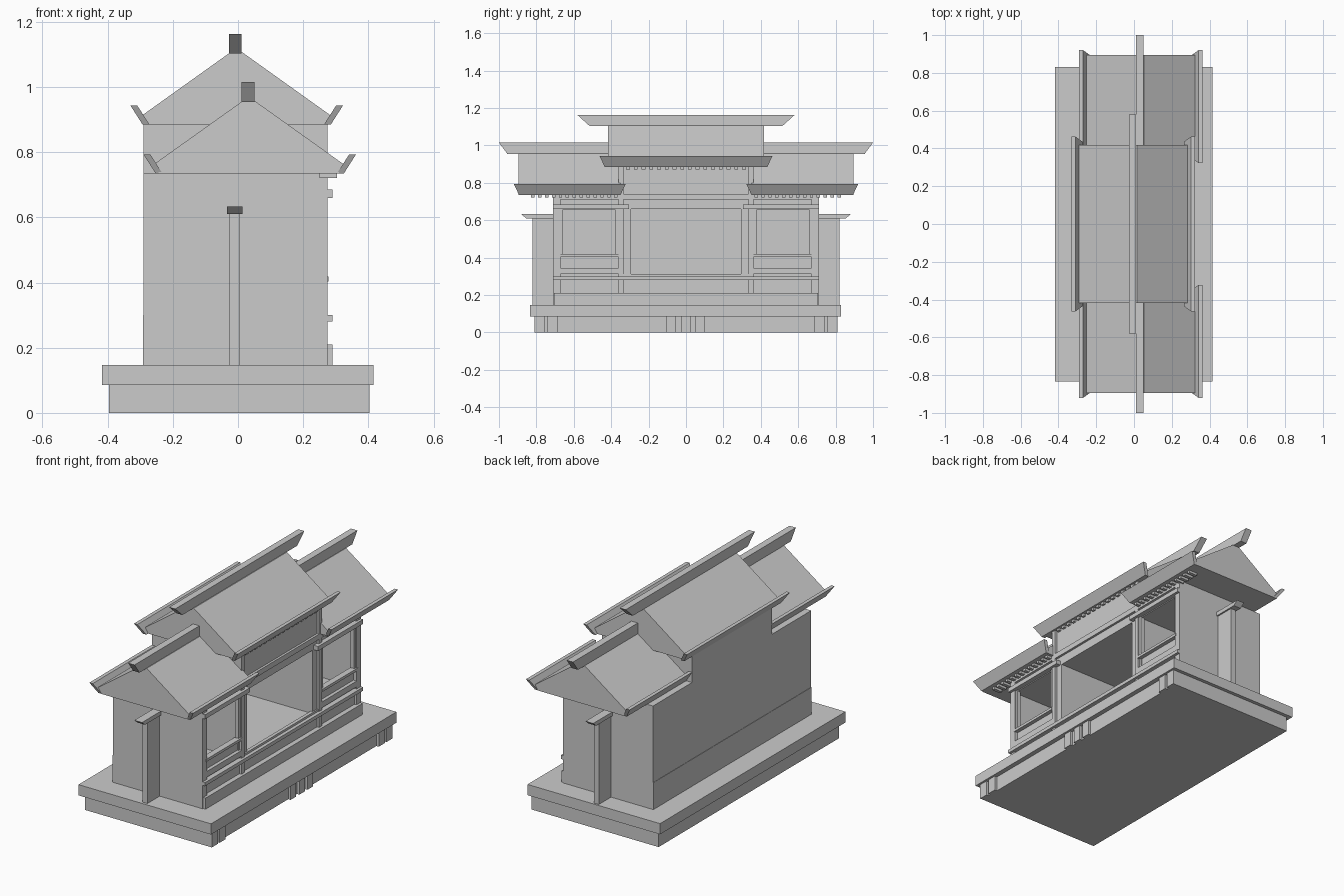
import bpy

if "Cube" in bpy.data.objects:
    bpy.data.objects.remove(bpy.data.objects["Cube"])

stone = bpy.data.materials.new("light_grey")
stone.diffuse_color = (0.6, 0.6, 0.6, 1)
stone.use_nodes = True
stone.node_tree.nodes["Principled BSDF"].inputs["Base Color"].default_value = stone.diffuse_color


def sweep(name, pts):
    """Solid along y from a cross-section of (x, z, y_start, y_end)."""
    n = len(pts)
    verts = [(x, a, z) for x, z, a, b in pts] + [(x, b, z) for x, z, a, b in pts]
    faces = [list(range(n)), list(range(2 * n - 1, n - 1, -1))]
    faces += [[i, n + i, n + (i + 1) % n, (i + 1) % n] for i in range(n)]
    me = bpy.data.meshes.new(name)
    me.from_pydata(verts, [], faces)
    # consistent outward normals
    import bmesh
    bm = bmesh.new()
    bm.from_mesh(me)
    bmesh.ops.recalc_face_normals(bm, faces=bm.faces)
    bm.to_mesh(me)
    bm.free()
    me.materials.append(stone)
    ob = bpy.data.objects.new(name, me)
    bpy.context.collection.objects.link(ob)
    return ob


def box(name, x0, x1, y0, y1, z0, z1):
    return sweep(name, [(x0, z0, y0, y1), (x1, z0, y0, y1),
                        (x1, z1, y0, y1), (x0, z1, y0, y1)])


def pair(name, x0, x1, y0, y1, z0, z1):
    """Box at +y and its mirror at -y."""
    box(name + "_back", x0, x1, y0, y1, z0, z1)
    box(name + "_front", x0, x1, -y1, -y0, z0, z1)


def roof(name, cx, half, ze, zr, y0, y1):
    """Solid gable with flat underside."""
    sec = [(cx - 0.02, zr), (cx + 0.02, zr), (cx + half, ze + 0.025),
           (cx + half - 0.02, ze), (cx - half + 0.02, ze), (cx - half, ze + 0.025)]
    sweep(name, [(x, z, y0, y1) for x, z in sec])


def eave(name, cx, bottom, ze, y0, y1, flare):
    """Upturned boards on both eaves, longer at the top."""
    for s, tag in ((1, "right"), (-1, "left")):
        sec = [(bottom, 0, 0), (bottom + 0.021, 0, 0),
               (bottom + 0.058, 0.058, flare), (bottom + 0.037, 0.058, flare)]
        sweep(name + "_" + tag, [(cx + s * x, ze + z, y0 - f, y1 + f) for x, z, f in sec])


def ridge(name, x0, x1, z0, z1, low, high):
    sweep(name, [(x0, z0, -low, low), (x1, z0, -low, low),
                 (x1, z1, -high, high), (x0, z1, -high, high)])


# stepped plinth with small blocks on the open side
box("plinth_base", -0.395, 0.388, -0.81, 0.81, 0, 0.086)
box("plinth_slab", -0.418, 0.415, -0.835, 0.83, 0.086, 0.147)
for a, b in ((0.757, 0.81), (0.688, 0.742)):
    pair("plinth_block", 0.38, 0.403, a, b, 0, 0.086)
for c in (-0.078, 0, 0.073):
    box("plinth_middle_block", 0.38, 0.403, c - 0.025, c + 0.025, 0, 0.086)

# lower body and shell of three rooms
box("lower_body", -0.292, 0.262, -0.71, 0.71, 0.147, 0.3)
box("base_strip", 0.25, 0.29, -0.705, 0.705, 0.147, 0.21)
box("back_wall", -0.29, -0.265, -0.71, 0.71, 0.3, 0.735)
pair("end_wall", -0.29, 0.275, 0.685, 0.71, 0.147, 0.735)
pair("room_partition", -0.28, 0.262, 0.295, 0.37, 0.3, 0.7)
box("center_upper_body", -0.29, 0.262, -0.36, 0.36, 0.66, 0.886)
pair("side_upper_body", -0.28, 0.262, 0.355, 0.69, 0.655, 0.735)

# posts and rails of the open side
pair("outer_post", 0.25, 0.275, 0.672, 0.688, 0.21, 0.735)
pair("corner_post", 0.25, 0.275, 0.695, 0.71, 0.21, 0.735)
pair("inner_post", 0.25, 0.275, 0.335, 0.36, 0.21, 0.886)
box("lower_rail", 0.25, 0.29, -0.71, 0.71, 0.28, 0.3)
box("center_sill", 0.25, 0.27, -0.335, 0.335, 0.3, 0.312)
pair("side_top_rail", 0.25, 0.29, 0.305, 0.71, 0.66, 0.685)
box("upper_beam", 0.25, 0.275, -0.7, 0.7, 0.71, 0.74)

# side windows: panel, rails and frame
pair("window_panel", 0.24, 0.255, 0.36, 0.69, 0.3, 0.415)
pair("window_low_rail", 0.25, 0.275, 0.36, 0.68, 0.312, 0.345)
pair("window_sill", 0.25, 0.278, 0.36, 0.68, 0.403, 0.418)
pair("window_inner_jamb", 0.245, 0.268, 0.36, 0.378, 0.415, 0.66)
pair("window_outer_jamb", 0.245, 0.268, 0.66, 0.68, 0.415, 0.66)

# fin walls with flared caps on both ends
for s, tag in ((1, "back"), (-1, "front")):
    box("fin_wall_" + tag, -0.026, 0.005, *sorted((s * 0.7, s * 0.82)), 0.147, 0.61)
    cap = [(-0.034, 0.61, 0.855), (0.014, 0.61, 0.855),
           (0.014, 0.633, 0.882), (-0.034, 0.633, 0.882)]
    sweep("fin_cap_" + tag, [(x, z, s * 0.7, s * y) for x, z, y in cap])

# side roofs
for s, tag in ((1, "back"), (-1, "front")):
    roof("side_roof_" + tag, 0.033, 0.295, 0.735, 0.956, *sorted((s * 0.35, s * 0.895)))
    eave("side_eave_" + tag, 0.036, 0.268, 0.735, *sorted((s * 0.35, s * 0.893)), 0.027)
    for i in range(13):
        y = s * (0.375 + i * 0.037)
        box("side_dentil", 0.25, 0.303, y - 0.009, y + 0.009, 0.721, 0.738)
ridge("side_ridge", 0.01, 0.05, 0.954, 1.015, 0.955, 1.0)

# raised centre roof
roof("center_roof", -0.005, 0.293, 0.885, 1.105, -0.418, 0.418)
eave("center_eave", -0.004, 0.268, 0.885, -0.435, 0.435, 0.027)
ridge("center_ridge", -0.027, 0.011, 1.103, 1.162, 0.515, 0.58)
for i in range(16):
    y = -0.31 + i * 0.62 / 15
    box("center_dentil", 0.25, 0.275, y - 0.01, y + 0.01, 0.871, 0.888)
